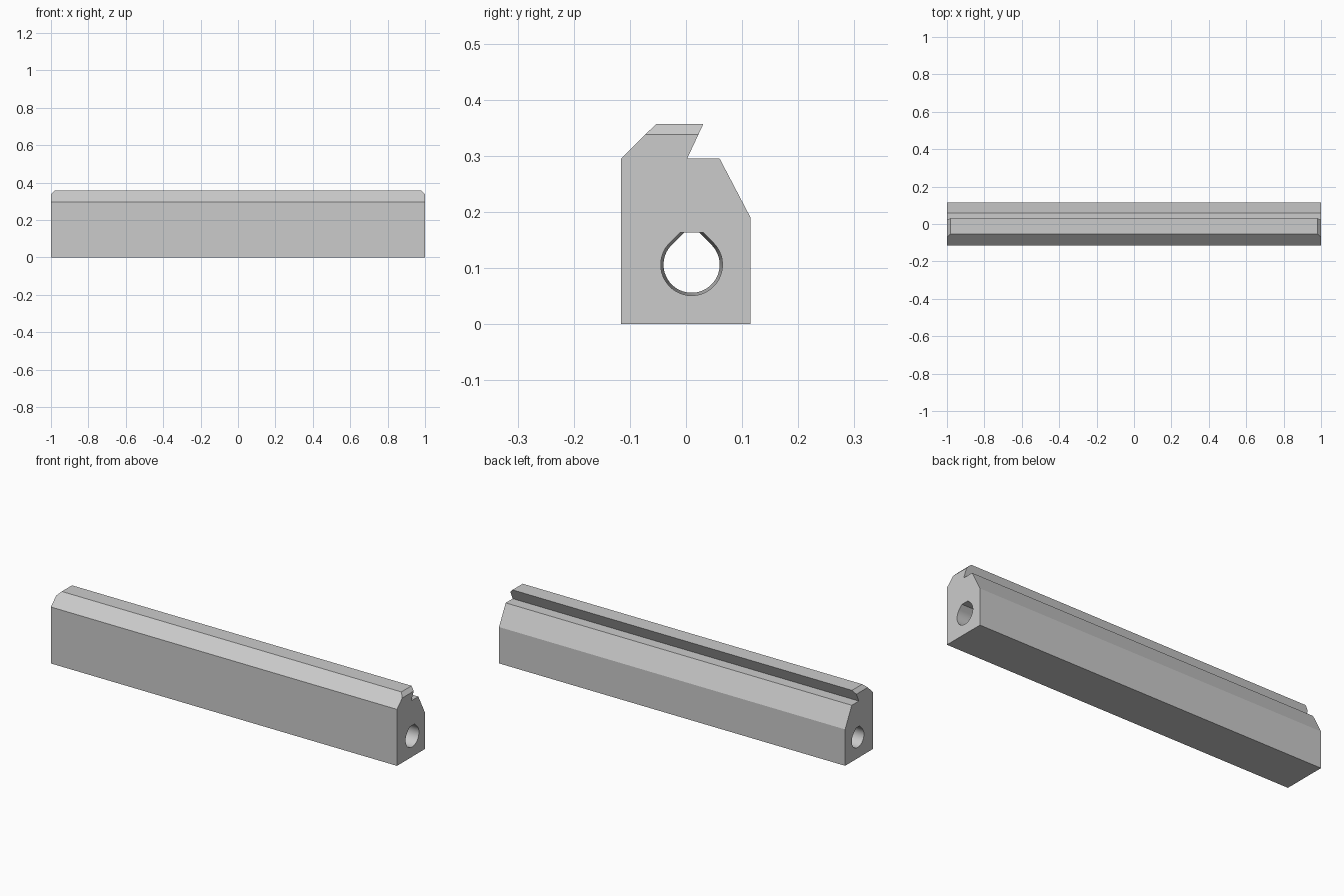
import bpy, bmesh, math
from mathutils import Vector

cube = bpy.data.objects.get("Cube")
if cube:
    bpy.data.objects.remove(cube, do_unlink=True)

grey = bpy.data.materials.new("light grey")
grey.use_nodes = True
colour = (0.6, 0.6, 0.6, 1)
grey.diffuse_color = colour
grey.node_tree.nodes["Principled BSDF"].inputs["Base Color"].default_value = colour


def prism(name, start, end, x0, x1):
    """Solid joining two matching (y, z) outlines along x."""
    bm = bmesh.new()
    a = [bm.verts.new((x0, y, z)) for y, z in start]
    b = [bm.verts.new((x1, y, z)) for y, z in end]
    bm.faces.new(a)
    bm.faces.new(b)
    n = len(a)
    for i in range(n):
        j = (i + 1) % n
        bm.faces.new((a[i], a[j], b[j], b[i]))
    bmesh.ops.recalc_face_normals(bm, faces=bm.faces)
    mesh = bpy.data.meshes.new(name)
    mesh.materials.append(grey)
    ob = bpy.data.objects.new(name, mesh)
    bpy.context.collection.objects.link(ob)
    return ob, bm


# Rail body: base, sloping shoulders and undercut lip
profile = [(-0.116, 0), (0.115, 0), (0.115, 0.19), (0.06, 0.295),
           (0.002, 0.295), (0.031, 0.357), (-0.053, 0.357), (-0.116, 0.295)]
body, bm = prism("rail_body", profile, profile, -1, 1)

# Bevelled top corners at both ends
for side in (-1, 1):
    bmesh.ops.bisect_plane(bm, geom=bm.verts[:] + bm.edges[:] + bm.faces[:],
                           plane_co=Vector((side, 0, 0.338)),
                           plane_no=Vector((side, 0, 1)), clear_outer=True)
    bmesh.ops.holes_fill(bm, edges=[e for e in bm.edges if e.is_boundary], sides=0)
bmesh.ops.recalc_face_normals(bm, faces=bm.faces)
bm.to_mesh(body.data)
bm.free()


# Tapered teardrop bore with a flat roof
def teardrop(r, cy=0.01, cz=0.106, roof=0.163, steps=48):
    arc = [math.radians(135 + 270 * i / steps) for i in range(steps + 1)]
    points = [(cy + r * math.cos(t), cz + r * math.sin(t)) for t in arc]
    half = r * math.sqrt(2) - (roof - cz)
    return points + [(cy + half, roof), (cy - half, roof)]


bore, bm = prism("bore_cutter", teardrop(0.05), teardrop(0.055), -1.01, 1.01)
bm.to_mesh(bore.data)
bm.free()
bore.hide_render = True

cut = body.modifiers.new("bore", "BOOLEAN")
cut.operation = "DIFFERENCE"
cut.solver = "EXACT"
cut.object = bore
bpy.ops.object.select_all(action="DESELECT")
body.select_set(True)
bpy.context.view_layer.objects.active = body
bpy.ops.object.modifier_apply(modifier=cut.name)
bpy.data.objects.remove(bore, do_unlink=True)
bpy.ops.object.shade_smooth_by_angle(angle=math.radians(20))
